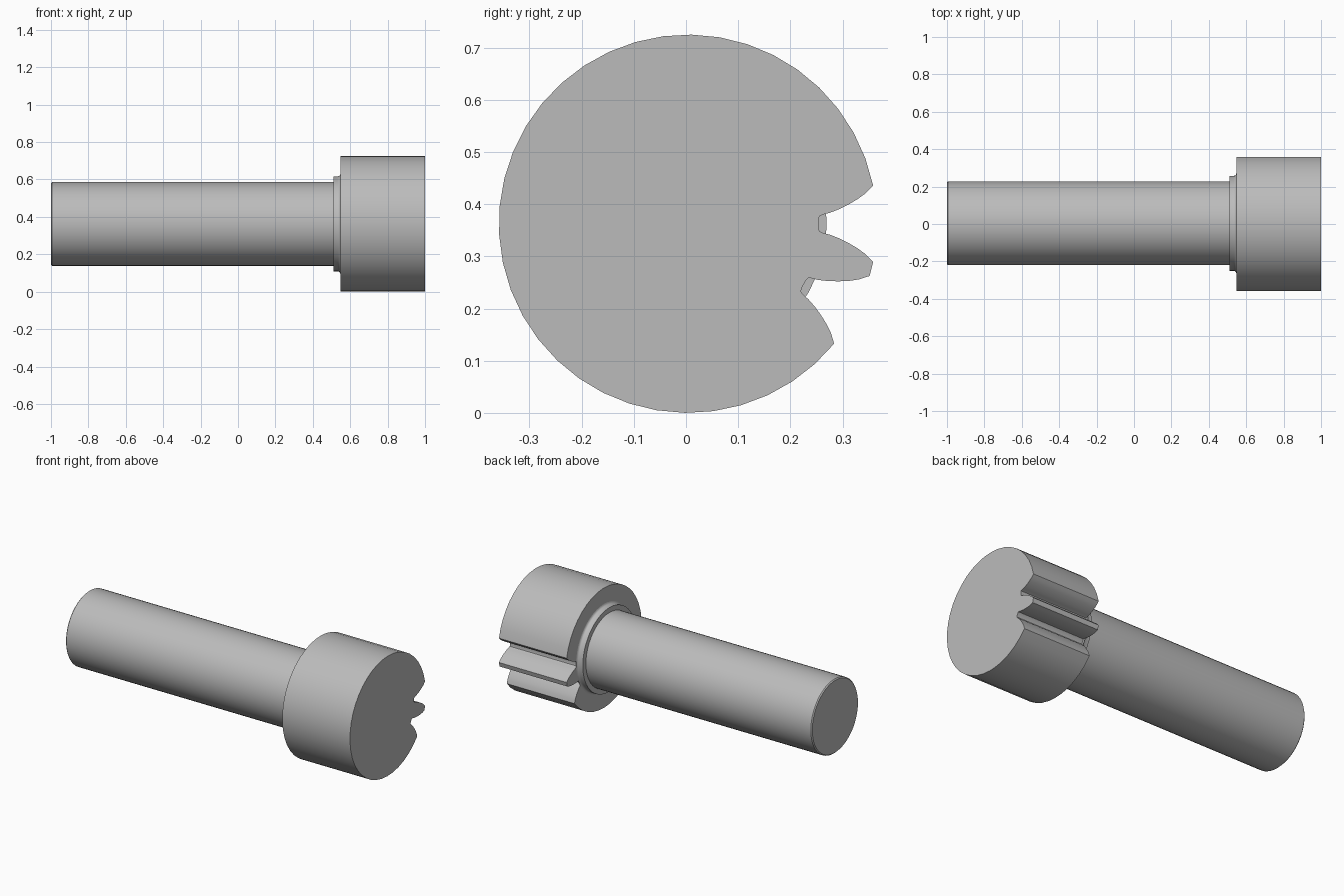
import bpy, bmesh, math

cube = bpy.data.objects.get("Cube")
if cube:
    bpy.data.objects.remove(cube, do_unlink=True)

R = 0.3625            # head radius
CY, CZ = 0.0037, R    # axis of the whole part, running along x
TEETH = 13            # tooth pitch of the head
HEAD_X0, HEAD_X1 = 0.547, 1.0

steel = bpy.data.materials.new("grey steel")
GREY = (0.5, 0.5, 0.5, 1)
steel.diffuse_color = GREY
steel.use_nodes = True
steel.node_tree.nodes["Principled BSDF"].inputs["Base Color"].default_value = GREY


def finish(name, bm):
    bmesh.ops.recalc_face_normals(bm, faces=bm.faces[:])
    me = bpy.data.meshes.new(name)
    bm.to_mesh(me)
    bm.free()
    me.materials.append(steel)
    ob = bpy.data.objects.new(name, me)
    ob.location = (0, CY, CZ)
    bpy.context.collection.objects.link(ob)
    bpy.ops.object.select_all(action='DESELECT')
    ob.select_set(True)
    bpy.context.view_layer.objects.active = ob
    bpy.ops.object.shade_smooth_by_angle(angle=math.radians(30))
    return ob


# Half of one tooth gap: (radial distance, half width), root to tip
FLANK = [(0.2505, 0.008), (0.252, 0.0145), (0.258, 0.0175), (0.272, 0.021),
         (0.290, 0.028), (0.308, 0.037), (0.325, 0.047), (0.340, 0.058),
         (0.355, 0.0733)]
# Full gap, listed counter-clockwise from lower tip to upper tip
GAP = [(r, -w) for r, w in reversed(FLANK)] + FLANK


def gap_at(angle):
    c, s = math.cos(angle), math.sin(angle)
    return [(r * c - w * s, r * s + w * c) for r, w in GAP]


# Head: round blank with two neighbouring tooth gaps on the back side
pitch = 2 * math.pi / TEETH
tip = math.atan2(FLANK[-1][1], FLANK[-1][0])
outline = gap_at(-pitch) + gap_at(0)
start, end, steps = tip, 2 * math.pi - pitch - tip, 36
for i in range(1, steps):
    a = start + (end - start) * i / steps
    outline.append((R * math.cos(a), R * math.sin(a)))

bm = bmesh.new()
face = bm.faces.new([bm.verts.new((HEAD_X0, y, z)) for y, z in outline])
ext = bmesh.ops.extrude_face_region(bm, geom=[face], use_keep_orig=True)
moved = [g for g in ext["geom"] if isinstance(g, bmesh.types.BMVert)]
bmesh.ops.translate(bm, verts=moved, vec=(HEAD_X1 - HEAD_X0, 0, 0))
finish("toothed_head", bm)

# Shaft with chamfered end, collar and small fillet into the head
PROFILE = [(-1.0, 0), (-1.0, 0.218), (-0.994, 0.224), (0.51, 0.224),
           (0.51, 0.254), (0.535, 0.254), (0.541, 0.256), (0.545, 0.260),
           (0.547, 0.266), (0.547, 0.24), (0.56, 0.24), (0.56, 0)]
bm = bmesh.new()
pts = [bm.verts.new((x, 0, r)) for x, r in PROFILE]
edges = [bm.edges.new(pair) for pair in zip(pts, pts[1:])]
bmesh.ops.spin(bm, geom=pts + edges, cent=(0, 0, 0), axis=(1, 0, 0),
               angle=2 * math.pi, steps=48, use_merge=True)
bmesh.ops.remove_doubles(bm, verts=bm.verts[:], dist=1e-5)
finish("shaft_and_collar", bm)
